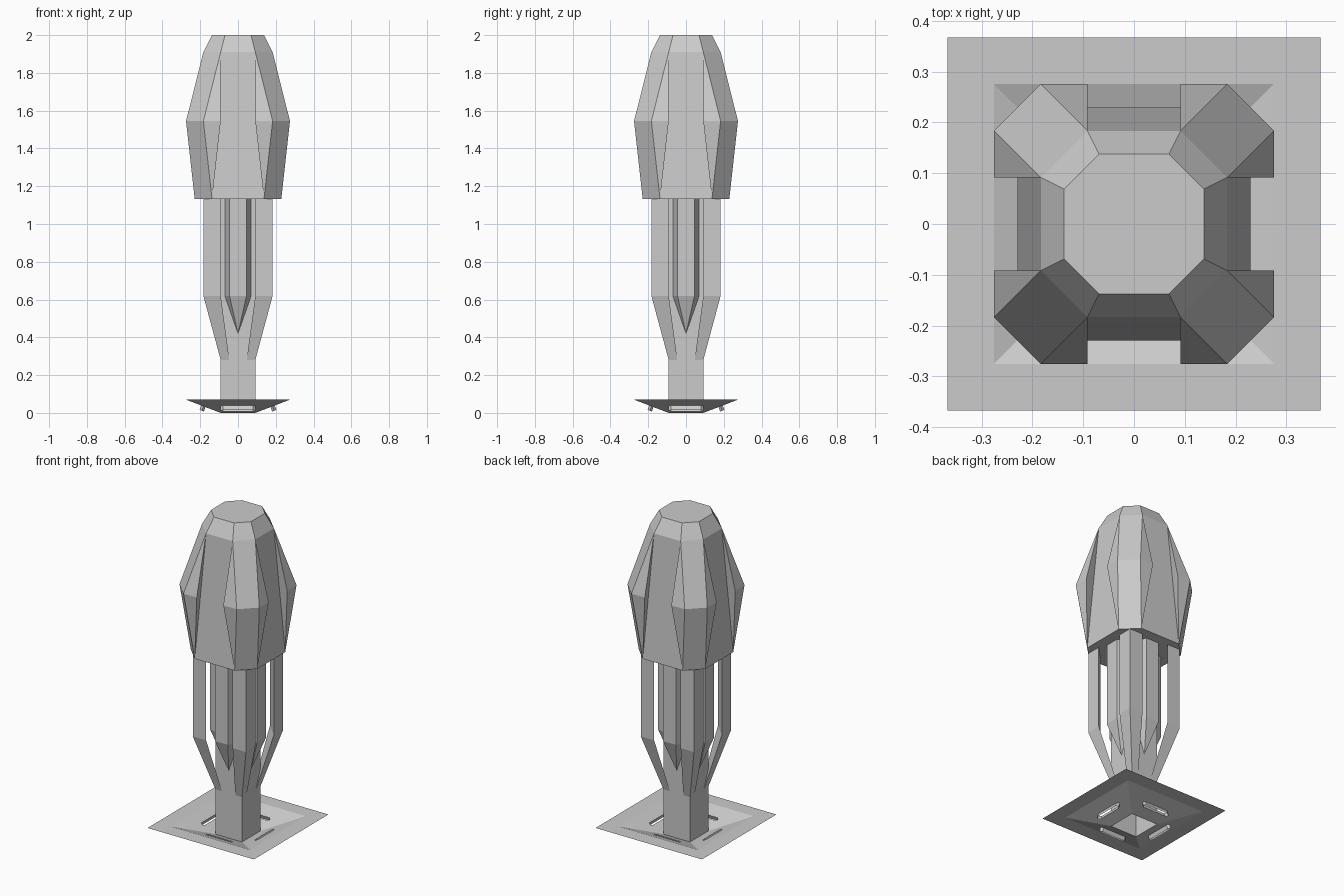
import bpy, bmesh, math
from mathutils import Vector, Matrix

if "Cube" in bpy.data.objects:
    bpy.data.objects.remove(bpy.data.objects["Cube"])

U = 0.0917  # half width of the column; most sizes are multiples of it


def finish(bm, name, recalc=True):
    bmesh.ops.remove_doubles(bm, verts=bm.verts, dist=1e-5)
    if recalc:
        bmesh.ops.recalc_face_normals(bm, faces=bm.faces)
    me = bpy.data.meshes.new(name)
    bm.to_mesh(me)
    bm.free()
    ob = bpy.data.objects.new(name, me)
    bpy.context.collection.objects.link(ob)
    return ob


def loft(bm, rings, bottom=True, top=True):
    loops = [[bm.verts.new(p) for p in r] for r in rings]
    n = len(loops[0])
    for a, b in zip(loops, loops[1:]):
        for i in range(n):
            j = (i + 1) % n
            bm.faces.new((a[i], a[j], b[j], b[i]))
    if bottom:
        bm.faces.new(loops[0][::-1])
    if top:
        bm.faces.new(loops[-1])


def four_copies(ob, name):
    ob.name = name + "_1"
    for k in range(1, 4):
        c = bpy.data.objects.new(f"{name}_{k + 1}", ob.data)
        c.rotation_euler.z = k * math.pi / 2
        bpy.context.collection.objects.link(c)


def square(h, z):
    return [(-h, -h, z), (h, -h, z), (h, h, z), (-h, h, z)]


def octagon(a, b, z):
    return [(-a, -b, z), (a, -b, z), (b, -a, z), (b, a, z),
            (a, b, z), (-a, b, z), (-b, a, z), (-b, -a, z)]


# column, open at the bottom
bm = bmesh.new()
loft(bm, [square(U, 0), square(U, 1.14)], bottom=False)
finish(bm, "column")

# corner arms, triangular, leaning out and then upright
bm = bmesh.new()


def tri(s, z):
    return [(s, s, z), (s / 2, s, z), (s, s / 2, z)]


loft(bm, [tri(U, 0.28), tri(2 * U, 0.62), tri(2 * U, 1.14)])
four_copies(finish(bm, "corner_arm"), "corner_arm")

# side fins, growing from a point on each column face
bm = bmesh.new()


def trap(z):
    return [(-0.07, -U, z), (-0.045, -0.163, z), (0.045, -0.163, z), (0.07, -U, z)]


loft(bm, [trap(0.62), trap(1.14)], bottom=False)
bm.verts.ensure_lookup_table()
tip = bm.verts.new((0, -U, 0.42))
low = bm.verts[:4]
for i in range(4):
    bm.faces.new((low[i], low[(i + 1) % 4], tip))
four_copies(finish(bm, "side_fin"), "side_fin")

# head body
bm = bmesh.new()
loft(bm, [octagon(1.5 * U, 2.5 * U, 1.133), octagon(U, 2 * U, 1.91),
          octagon(0.75 * U, 1.5 * U, 2.0)])
finish(bm, "head")

# raised corner ridges of the head
bm = bmesh.new()
for x, y, z in ((U, 2 * U, 1.91), (U, 3 * U, 1.545), (2 * U, 3 * U, 1.545),
                (1.5 * U, 2.5 * U, 1.133)):
    bm.verts.new((x, y, z))
    bm.verts.new((y, x, z))
bmesh.ops.convex_hull(bm, input=bm.verts)
bmesh.ops.dissolve_limit(bm, angle_limit=0.01, verts=bm.verts, edges=bm.edges)
four_copies(finish(bm, "head_ridge"), "head_ridge")

# flat rim of the base sheet
bm = bmesh.new()
loft(bm, [square(4 * U, 0.07), square(3 * U, 0.07)], bottom=False, top=False)
finish(bm, "base_rim", recalc=False)

# sloping base side with a slot and its short downward sleeve
bm = bmesh.new()
out, inn = Vector((0, -3 * U, 0.07)), Vector((0, -U, 0))
along = (inn - out).normalized()
mid = (out + inn) / 2
normal = Vector((1, 0, 0)).cross(-along).normalized()
if normal.z < 0:
    normal = -normal
slot = [mid + Vector((t, 0, 0)) + along * u for t, u in
        ((-0.093, 0), (-0.08, -0.012), (0.08, -0.012),
         (0.093, 0), (0.08, 0.012), (-0.08, 0.012))]
edge = [out - Vector((3 * U, 0, 0)), out + Vector((3 * U, 0, 0)),
        inn + Vector((U, 0, 0)), inn - Vector((U, 0, 0))]
edges = []
for ring in (edge, slot):
    vs = [bm.verts.new(p) for p in ring]
    edges += [bm.edges.new((vs[i], vs[(i + 1) % len(vs)])) for i in range(len(vs))]
bmesh.ops.triangle_fill(bm, edges=edges, use_beauty=True, normal=normal)
for f in bm.faces:
    f.normal_update()
    if f.normal.z < 0:
        f.normal_flip()
loft(bm, [slot, [p - normal * 0.025 for p in slot]], bottom=False, top=False)
four_copies(finish(bm, "base_slope", recalc=False), "base_slope")
